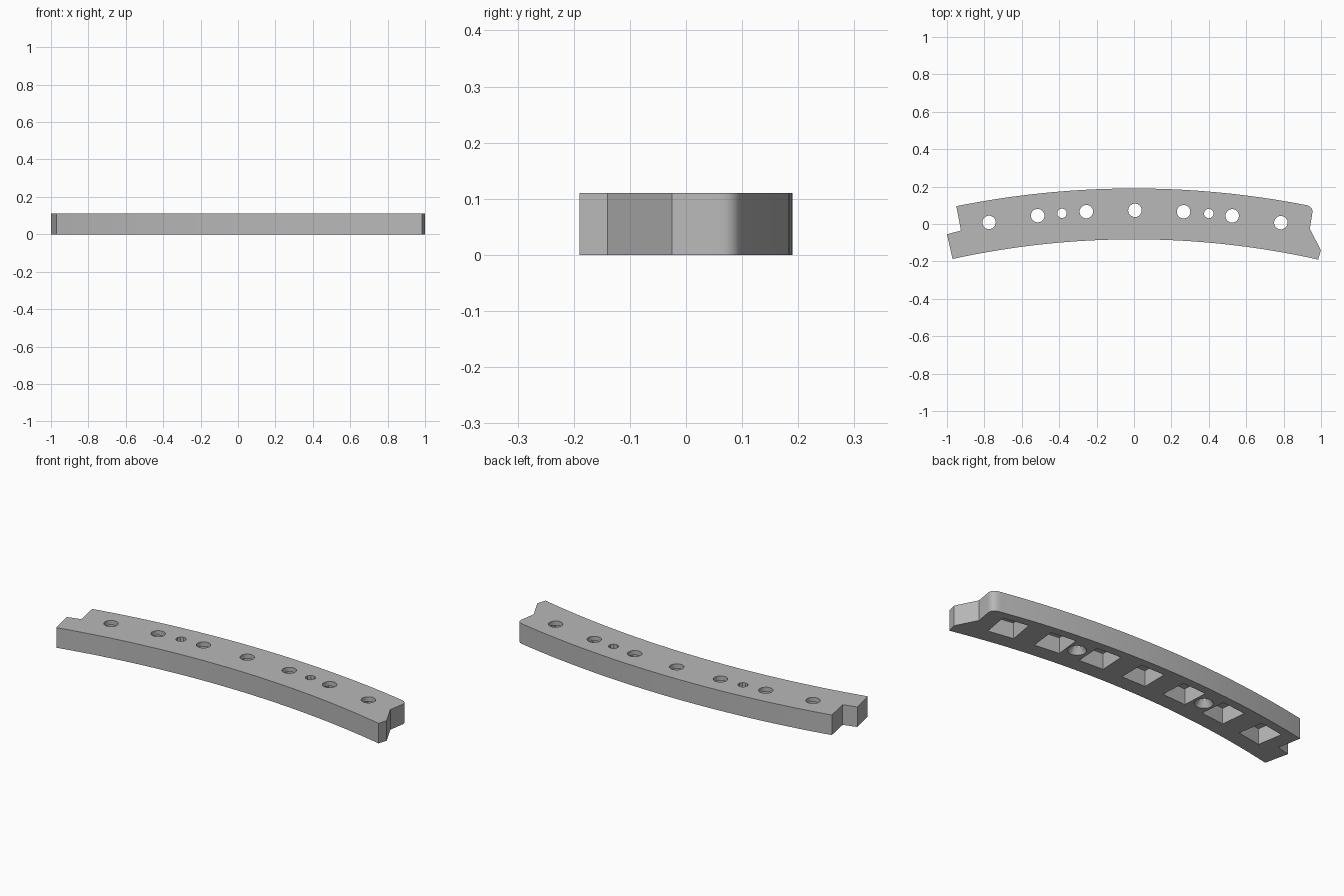
import bpy, bmesh, math
from mathutils import Matrix, Vector

cube = bpy.data.objects.get("Cube")
if cube:
    bpy.data.objects.remove(cube, do_unlink=True)

HEIGHT = 0.11
CENTRE_Y = -4.62          # centre of the concentric arcs
R_INNER, R_OUTER, R_HOLES = 4.538, 4.81, 4.693

grey = bpy.data.materials.new("plain_grey")
grey.use_nodes = True
colour = (0.48, 0.48, 0.48, 1)
grey.diffuse_color = colour
grey.node_tree.nodes["Principled BSDF"].inputs["Base Color"].default_value = colour


def on_arc(radius, x):
    return Vector((x, CENTRE_Y + math.sqrt(radius ** 2 - x ** 2), 0))


def arc(radius, x0, x1, steps=32):
    return [on_arc(radius, x0 + (x1 - x0) * i / steps) for i in range(steps + 1)]


def to_object(bm, name):
    bmesh.ops.recalc_face_normals(bm, faces=bm.faces)
    mesh = bpy.data.meshes.new(name)
    bm.to_mesh(mesh)
    bm.free()
    mesh.materials.append(grey)
    obj = bpy.data.objects.new(name, mesh)
    bpy.context.collection.objects.link(obj)
    return obj


def rounded(before, corner, after, steps=8):
    # quadratic blend around a corner
    pts = []
    for i in range(steps + 1):
        t = i / steps
        pts.append(before * (1 - t) ** 2 + corner * 2 * t * (1 - t) + after * t ** 2)
    return pts


def frame(x):
    # placement on the hole line, turned to follow the bar
    return Matrix.Translation(on_arc(R_HOLES, x)) @ Matrix.Rotation(-math.asin(x / R_HOLES), 4, "Z")


def cone(bm, x, z0, z1, r0, r1, sides):
    place = frame(x) @ Matrix.Translation((0, 0, (z0 + z1) / 2))
    bmesh.ops.create_cone(bm, cap_ends=True, segments=sides, radius1=r0,
                          radius2=r1, depth=z1 - z0, matrix=place)


# Curved bar with a notched end and a hooked, rounded end
outline = arc(R_INNER, -0.97, 0.985)
outline += [Vector((0.999, -0.14, 0)), Vector((0.94, -0.025, 0))]
outline += rounded(Vector((0.953, 0.055, 0)), Vector((0.962, 0.096, 0)), on_arc(R_OUTER, 0.91))
outline += arc(R_OUTER, 0.91, -0.95)[1:]
outline += [Vector((-0.925, -0.035, 0)), Vector((-1.0, -0.055, 0))]
bm = bmesh.new()
base = bm.faces.new([bm.verts.new(p) for p in outline])
top = bmesh.ops.extrude_face_region(bm, geom=[base])["geom"]
bmesh.ops.translate(bm, vec=(0, 0, HEIGHT),
                    verts=[g for g in top if isinstance(g, bmesh.types.BMVert)])
bar = to_object(bm, "curved_bar")

hole_xs = [0.005 + 0.26 * i for i in range(-3, 4)]
small_xs = (-0.385, 0.4)
cutters = []

# Square pockets in the underside
bm = bmesh.new()
for x in hole_xs:
    size = Matrix.Diagonal((0.142, 0.142, 0.17, 1))
    bmesh.ops.create_cube(bm, size=1, matrix=frame(x) @ size)
cutters.append(to_object(bm, "pocket_cutter"))

# Round through holes and small pin holes
bm = bmesh.new()
for x in hole_xs:
    cone(bm, x, -0.05, 0.2, 0.036, 0.036, 28)
for x in small_xs:
    cone(bm, x, -0.05, 0.2, 0.026, 0.026, 10)
cutters.append(to_object(bm, "hole_cutter"))

# Countersinks of the pin holes
bm = bmesh.new()
for x in small_xs:
    cone(bm, x, -0.01, 0.035, 0.052, 0.024, 20)
cutters.append(to_object(bm, "countersink_cutter"))

# Cut and apply
bpy.ops.object.select_all(action="DESELECT")
bar.select_set(True)
bpy.context.view_layer.objects.active = bar
for cutter in cutters:
    cutter.hide_render = True
    mod = bar.modifiers.new(cutter.name, "BOOLEAN")
    mod.operation = "DIFFERENCE"
    mod.solver = "EXACT"
    mod.object = cutter
    bpy.ops.object.modifier_apply(modifier=mod.name)
for cutter in cutters:
    bpy.data.objects.remove(cutter, do_unlink=True)

bpy.ops.object.shade_smooth_by_angle(angle=math.radians(30))
